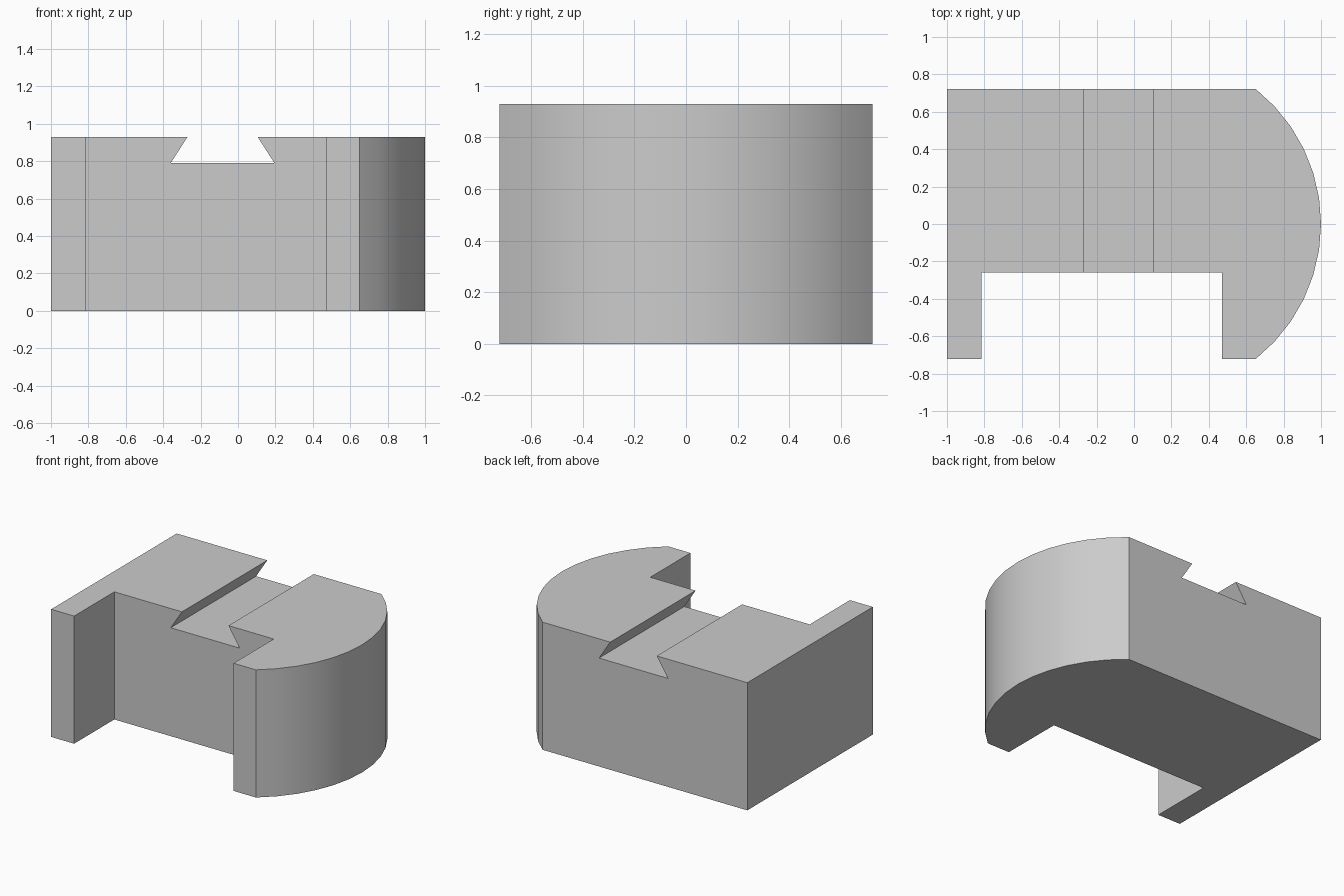
import bpy
import bmesh
from math import asin, sin, cos, hypot
from mathutils import Vector

cube = bpy.data.objects.get("Cube")
if cube:
    bpy.data.objects.remove(cube, do_unlink=True)

HEIGHT = 0.93
HALF_DEPTH = 0.7225
NOTCH_Y = -0.26
ARC_START_X = 0.65
ARC_STEPS = 12

grey = bpy.data.materials.new("plain grey")
grey.use_nodes = True
colour = (0.6, 0.6, 0.6, 1)
grey.diffuse_color = colour
grey.node_tree.nodes["Principled BSDF"].inputs["Base Color"].default_value = colour


def prism(name, points, offset):
    """Extrude a closed outline along an offset vector."""
    bm = bmesh.new()
    face = bm.faces.new([bm.verts.new(p) for p in points])
    result = bmesh.ops.extrude_face_region(bm, geom=[face])
    verts = [g for g in result["geom"] if isinstance(g, bmesh.types.BMVert)]
    bmesh.ops.translate(bm, verts=verts, vec=Vector(offset))
    bmesh.ops.recalc_face_normals(bm, faces=bm.faces)
    mesh = bpy.data.meshes.new(name)
    bm.to_mesh(mesh)
    bm.free()
    mesh.materials.append(grey)
    obj = bpy.data.objects.new(name, mesh)
    bpy.context.collection.objects.link(obj)
    return obj


# Rounded end, from front to back
sagitta = 1 - ARC_START_X
radius = (HALF_DEPTH ** 2 + sagitta ** 2) / (2 * sagitta)
half_angle = asin(HALF_DEPTH / radius)
arc = []
for i in range(ARC_STEPS + 1):
    a = half_angle * (2 * i / ARC_STEPS - 1)
    arc.append((1 - radius + radius * cos(a), radius * sin(a), 0))

# Block outline with the front notch between two legs
outline = [
    (-1, HALF_DEPTH, 0), (-1, -HALF_DEPTH, 0),
    (-0.815, -HALF_DEPTH, 0), (-0.815, NOTCH_Y, 0),
    (0.47, NOTCH_Y, 0), (0.47, -HALF_DEPTH, 0),
] + arc
block = prism("dovetail_block", outline, (0, 0, HEIGHT))

# Dovetail groove, its sloped sides continued above the top
FLOOR, TOP = 0.79, HEIGHT + 0.07
slope = 0.09 / (HEIGHT - FLOOR)
lean = slope * (TOP - FLOOR)
groove = [
    (-0.36, -1, FLOOR), (0.195, -1, FLOOR),
    (0.195 - lean, -1, TOP), (-0.36 + lean, -1, TOP),
]
cutter = prism("groove_cutter", groove, (0, 2, 0))
cutter.hide_render = True
cutter.hide_set(True)

cut = block.modifiers.new("groove", "BOOLEAN")
cut.operation = "DIFFERENCE"
cut.solver = "EXACT"
cut.object = cutter

# Apply the cut, then smooth only the rounded end
bpy.ops.object.select_all(action="DESELECT")
block.select_set(True)
bpy.context.view_layer.objects.active = block
bpy.ops.object.modifier_apply(modifier=cut.name)
bpy.data.objects.remove(cutter, do_unlink=True)
bpy.ops.object.shade_smooth_by_angle(angle=0.35)
